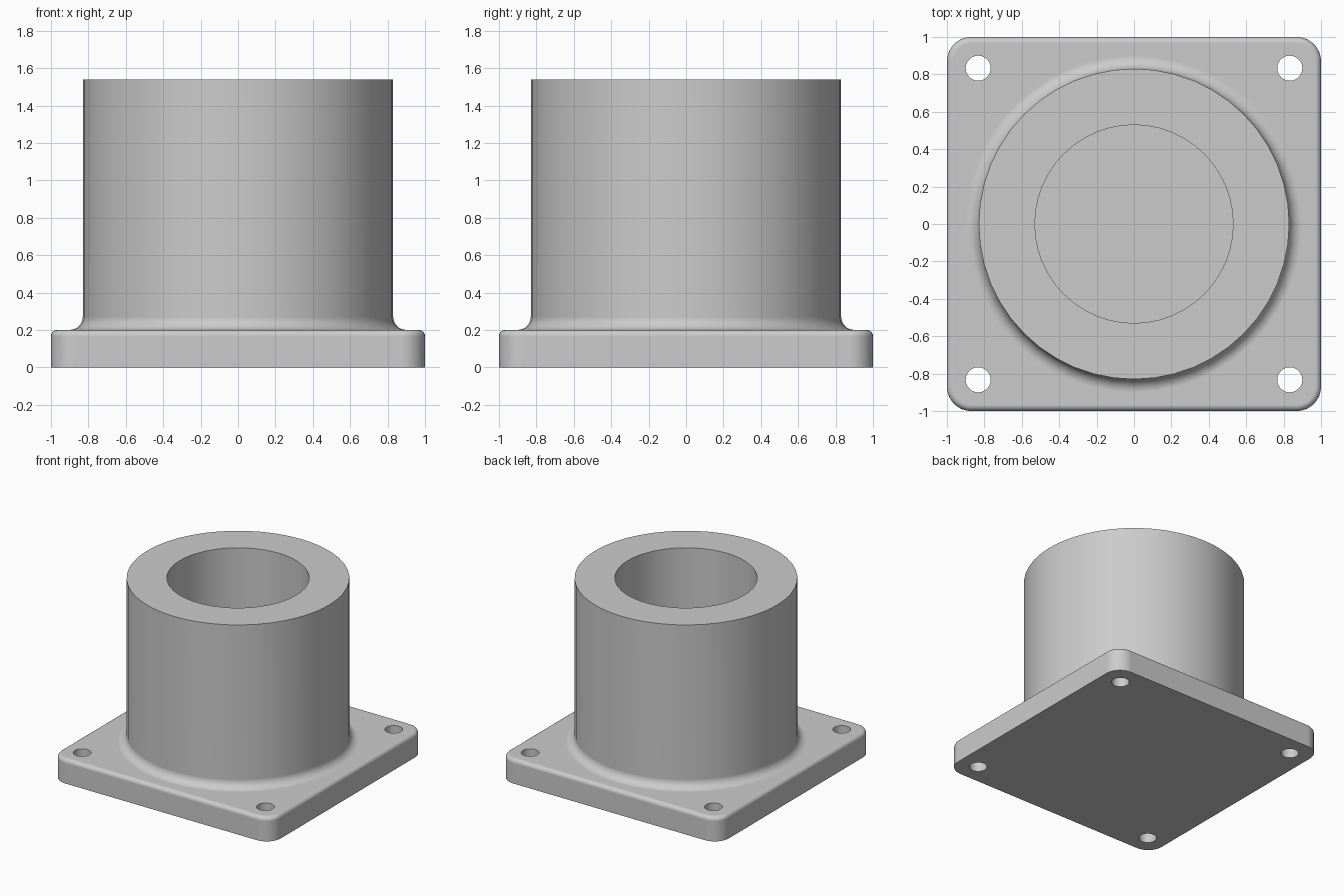
import bpy, bmesh
from math import pi, sin, cos, radians
from mathutils import Matrix

cube = bpy.data.objects.get("Cube")
if cube:
    bpy.data.objects.remove(cube, do_unlink=True)

PLATE_H, HEIGHT = 0.2, 1.54
OUTER_R, BORE_R, FILLET = 0.83, 0.53, 0.07
HOLE_R, HOLE_POS = 0.067, 0.833
SIDES = 48

grey = bpy.data.materials.new("plain grey")
grey.use_nodes = True
grey.diffuse_color = (0.6, 0.6, 0.6, 1)
bsdf = next(n for n in grey.node_tree.nodes if n.type == 'BSDF_PRINCIPLED')
bsdf.inputs["Base Color"].default_value = (0.6, 0.6, 0.6, 1)


def make_object(name, bm):
    bmesh.ops.recalc_face_normals(bm, faces=bm.faces)
    mesh = bpy.data.meshes.new(name)
    bm.to_mesh(mesh)
    bm.free()
    mesh.materials.append(grey)
    obj = bpy.data.objects.new(name, mesh)
    bpy.context.collection.objects.link(obj)
    return obj


def cylinder(bm, radius, z0, z1, x=0, y=0, sides=SIDES):
    bmesh.ops.create_cone(bm, cap_ends=True, segments=sides, radius1=radius, radius2=radius,
                          depth=z1 - z0, matrix=Matrix.Translation((x, y, (z0 + z1) / 2)))


def apply_boolean(target, tool, operation):
    tool.hide_render = True
    bpy.context.view_layer.objects.active = target
    mod = target.modifiers.new(operation.title(), 'BOOLEAN')
    mod.operation, mod.solver, mod.object = operation, 'EXACT', tool
    bpy.ops.object.modifier_apply(modifier=mod.name)
    bpy.data.objects.remove(tool, do_unlink=True)


# Square base plate: rounded corners, then a softened top rim
bm = bmesh.new()
bmesh.ops.create_cube(bm, size=1, matrix=Matrix.Translation((0, 0, PLATE_H / 2))
                      @ Matrix.Diagonal((2, 2, PLATE_H, 1)))
upright = [e for e in bm.edges if abs(e.verts[0].co.z - e.verts[1].co.z) > 0.1]
bmesh.ops.bevel(bm, geom=upright, offset=0.13, segments=8, profile=0.5, affect='EDGES')
rim = [e for e in bm.edges if all(v.co.z > PLATE_H - 0.001 for v in e.verts)]
bmesh.ops.bevel(bm, geom=rim, offset=0.033, segments=4, profile=0.5, affect='EDGES')
flange = make_object("flanged_sleeve", bm)

# Round boss with a concave fillet at its foot, spun from a profile
foot_r, fillet_z = OUTER_R + FILLET, PLATE_H + FILLET
arc = [(foot_r - FILLET * sin(a), fillet_z - FILLET * cos(a))
       for a in (i * pi / 12 for i in range(7))]
profile = [(0, 0.1), (foot_r, 0.1)] + arc + [(OUTER_R, HEIGHT), (0, HEIGHT)]
bm = bmesh.new()
points = [bm.verts.new((r, 0, z)) for r, z in profile]
edges = [bm.edges.new(pair) for pair in zip(points, points[1:])]
bmesh.ops.spin(bm, geom=points + edges, cent=(0, 0, 0), axis=(0, 0, 1),
               angle=2 * pi, steps=SIDES)
bmesh.ops.remove_doubles(bm, verts=bm.verts, dist=0.0005)
apply_boolean(flange, make_object("boss", bm), 'UNION')

# Blind bore and four corner bolt holes
bm = bmesh.new()
cylinder(bm, BORE_R, PLATE_H, HEIGHT + 0.2)
for x in (-HOLE_POS, HOLE_POS):
    for y in (-HOLE_POS, HOLE_POS):
        cylinder(bm, HOLE_R, -0.1, PLATE_H + 0.1, x, y, 24)
apply_boolean(flange, make_object("hole_cutter", bm), 'DIFFERENCE')

# Merge flat regions left by the cuts, then smooth the curved faces
bm = bmesh.new()
bm.from_mesh(flange.data)
bmesh.ops.remove_doubles(bm, verts=bm.verts, dist=0.0002)
bmesh.ops.recalc_face_normals(bm, faces=bm.faces)
bm.to_mesh(flange.data)
bm.free()
bpy.ops.object.select_all(action='DESELECT')
flange.select_set(True)
bpy.context.view_layer.objects.active = flange
bpy.ops.object.shade_smooth_by_angle(angle=radians(35))
weighted = flange.modifiers.new("Even Shading", 'WEIGHTED_NORMAL')
weighted.keep_sharp = True
